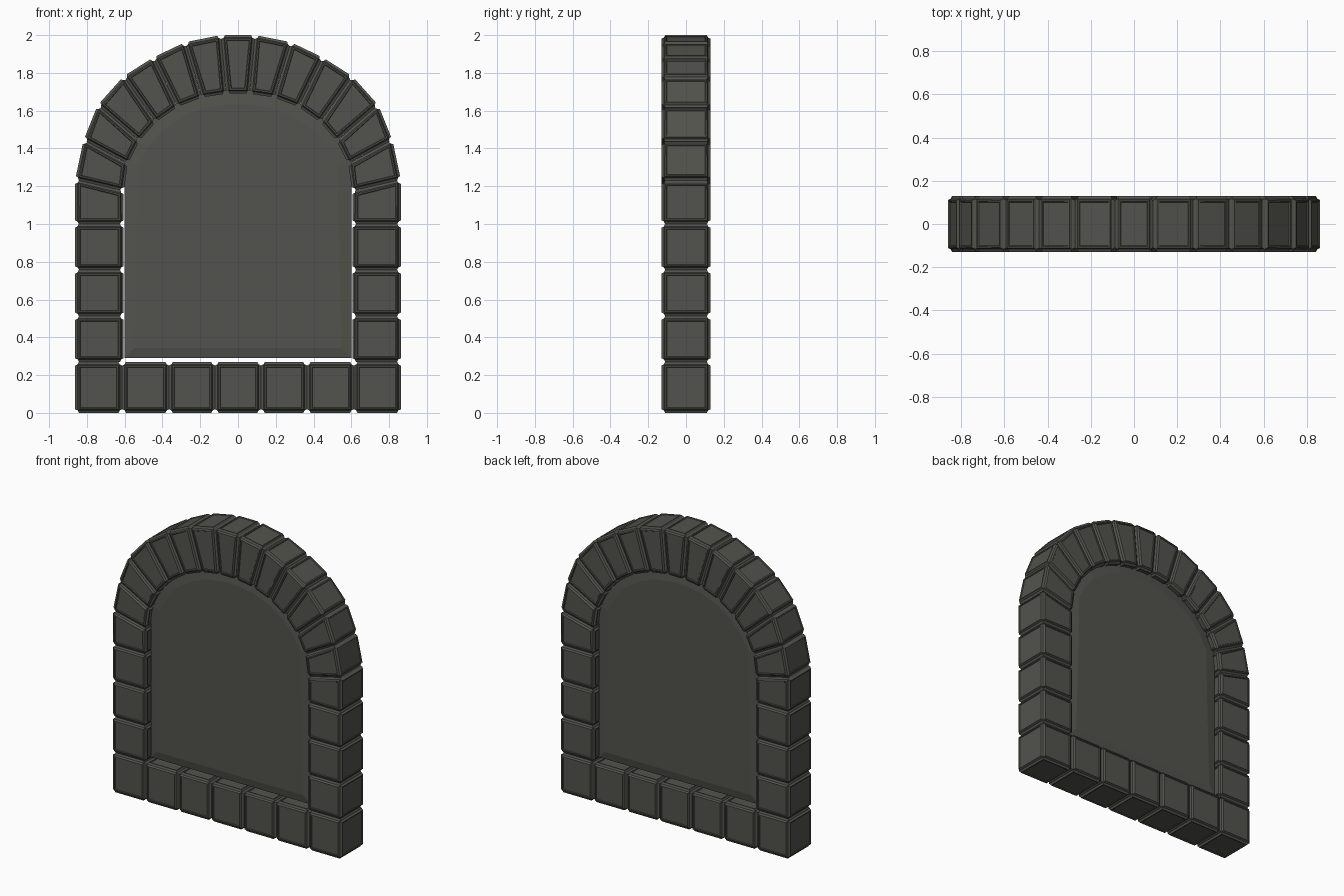
import bpy, bmesh

old = bpy.data.objects.get("Cube")
if old:
    bpy.data.objects.remove(old, do_unlink=True)

DEPTH = 0.13    # half depth of the blocks
RAISE = 0.013   # how far the panels stand out of the block core


def material(name, rgb):
    m = bpy.data.materials.new(name)
    m.use_nodes = True
    m.diffuse_color = (*rgb, 1)
    m.node_tree.nodes["Principled BSDF"].inputs["Base Color"].default_value = (*rgb, 1)
    return m


stone = material("dark stone", (0.085, 0.085, 0.074))


def prism(outline, y):
    """Extrude an x-z outline through the depth -y to y."""
    bm = bmesh.new()
    face = bm.faces.new([bm.verts.new((px, -y, pz)) for px, pz in outline])
    ext = bmesh.ops.extrude_face_region(bm, geom=[face])
    moved = [v for v in ext["geom"] if isinstance(v, bmesh.types.BMVert)]
    bmesh.ops.translate(bm, verts=moved, vec=(0, 2 * y, 0))
    bmesh.ops.recalc_face_normals(bm, faces=bm.faces)
    bm.normal_update()
    return bm


def finish(bm, name):
    mesh = bpy.data.meshes.new(name)
    bm.to_mesh(mesh)
    bm.free()
    mesh.materials.append(stone)
    obj = bpy.data.objects.new(name, mesh)
    bpy.context.collection.objects.link(obj)


def brick(name, outline):
    """Sharp-edged core with a raised, stepped panel on every side."""
    bm = prism(outline, DEPTH)
    shrink = [v.normal * v.calc_shell_factor() * RAISE for v in bm.verts]
    for v, d in zip(bm.verts, shrink):
        v.co -= d
    panels = bm.faces[:]
    for thickness, depth in ((0.009, RAISE), (0.01, 0), (0.004, -0.005)):
        bmesh.ops.inset_individual(bm, faces=panels, thickness=thickness, depth=depth)
    finish(bm, name)


def mirrored(points):
    return [(-px, pz) for px, pz in points]


# sill row
joints = [-0.862, -0.613, -0.365, -0.122, 0.122, 0.365, 0.613, 0.862]
for i, (a, b) in enumerate(zip(joints, joints[1:])):
    brick(f"sill_brick_{i + 1}", [(a, 0), (b, 0), (b, 0.27), (a, 0.27)])

# joints of the arch, from the crown down to the left springing
outer = [(0.09, 2.0), (0.28, 1.962), (0.448, 1.882), (0.605, 1.782),
         (0.742, 1.63), (0.817, 1.445), (0.862, 1.235)]
inner = [(0.062, 1.69), (0.192, 1.67), (0.32, 1.62), (0.435, 1.54),
         (0.522, 1.44), (0.583, 1.32), (0.605, 1.175)]

# jamb blocks, the topmost one cut to meet the arch
levels = [0.27, 0.512, 0.757, 1.0]
jambs = [[(0.605, a), (0.862, a), (0.862, b), (0.605, b)]
         for a, b in zip(levels, levels[1:])]
jambs.append([(0.605, 1.0), (0.862, 1.0), outer[-1], inner[-1]])
arch = [[inner[i], outer[i], outer[i + 1], inner[i + 1]] for i in range(6)]

for kind, blocks in (("jamb", jambs), ("arch", arch)):
    for i, pts in enumerate(blocks):
        brick(f"left_{kind}_brick_{i + 1}", pts)
        brick(f"right_{kind}_brick_{i + 1}", mirrored(pts))

# keystone
brick("keystone", [inner[0], outer[0], *mirrored([outer[0], inner[0]])])

# infill slab, tucked under the arch, with a shallow sloped rim on both faces
crown = [(px * 1.03, 1.09 + (pz - 1.09) * 1.03) for px, pz in inner[:-1]]
half = [(0.602, 0.29), (0.602, 1.175)] + crown[::-1]
bm = prism(half + mirrored(half[::-1]), 0.075)
slab = [f for f in bm.faces if abs(f.normal.y) > 0.9]
bmesh.ops.inset_individual(bm, faces=slab, thickness=0.075, depth=0.011)
finish(bm, "infill_slab")
